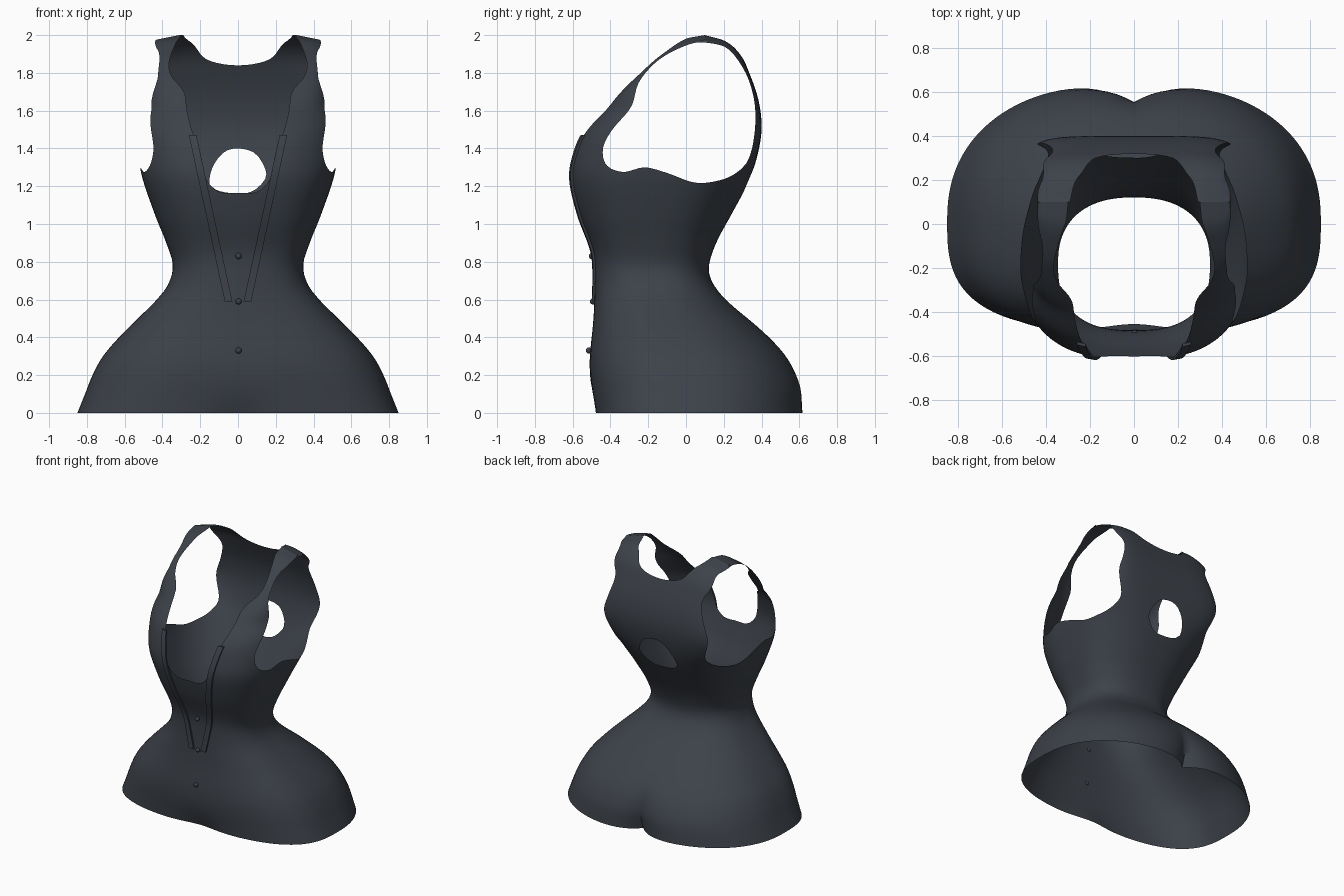
import bpy, bmesh, math
from mathutils import Vector

if "Cube" in bpy.data.objects:
    bpy.data.objects.remove(bpy.data.objects["Cube"])

cloth = bpy.data.materials.new("dark slate cloth")
cloth.diffuse_color = (0.046, 0.054, 0.067, 1)
cloth.use_nodes = True
cloth.node_tree.nodes["Principled BSDF"].inputs["Base Color"].default_value = cloth.diffuse_color

# Profiles as (height, value)
WIDTH = [(0, .85), (.1, .81), (.2, .77), (.3, .715), (.4, .63), (.5, .53), (.6, .43), (.68, .37),
         (.78, .345), (.9, .38), (1.05, .44), (1.28, .515), (1.5, .535), (1.62, .5), (1.75, .465),
         (1.87, .475), (2, .435)]
FRONT = [(0, -.485), (.25, -.51), (.5, -.49), (.7, -.483), (.85, -.495), (1.05, -.57), (1.25, -.615),
         (1.4, -.59), (1.5, -.54), (1.63, -.415), (1.85, -.2), (1.93, -.095), (1.982, 0), (2, .1)]
BACK = [(0, .65), (.15, .625), (.3, .54), (.45, .385), (.6, .21), (.7, .135), (.78, .122), (.9, .16),
        (1.05, .24), (1.22, .33), (1.35, .375), (1.5, .4), (1.65, .385), (1.8, .335), (1.9, .285),
        (1.97, .205), (2, .1)]
FRONT_POWER = [(0, 3), (.5, 2.6), (1.2, 2.7), (1.6, 3.2), (1.75, 6), (2, 6)]
BACK_POWER = [(0, 2.3), (.5, 2.4), (1.2, 2.8), (1.5, 5.5), (2, 5.5)]


def curve(keys, z):
    """Smooth interpolation through profile keys."""
    z = min(max(z, keys[0][0]), keys[-1][0])
    i = 0
    while i < len(keys) - 2 and z > keys[i + 1][0]:
        i += 1

    def slope(k):
        a, b = keys[max(k - 1, 0)], keys[min(k + 1, len(keys) - 1)]
        return (b[1] - a[1]) / (b[0] - a[0])
    (z0, a), (z1, b) = keys[i], keys[i + 1]
    h = z1 - z0
    t = (z - z0) / h
    return ((2*t**3 - 3*t**2 + 1) * a + (t**3 - 2*t**2 + t) * h * slope(i)
            + (3*t**2 - 2*t**3) * b + (t**3 - t**2) * h * slope(i + 1))


def middle(z):
    """Depth of the widest point of each section."""
    return (curve(FRONT, z) + curve(BACK, z)) / 2 - .07 * max(0, 1 - z / .6)


def relief(x, z, back):
    """Rear cleft and the soft dip between the thighs."""
    if back:
        return -.13 * math.exp(-abs(x) / .12) * max(0, 1 - z / .42) ** 1.4
    return .03 * math.exp(-(x / .17) ** 2) * max(0, 1 - z / .2) ** 2


def front_y(x, z):
    n, m = curve(FRONT_POWER, z), middle(z)
    return m - (m - curve(FRONT, z)) * max(0, 1 - abs(x / curve(WIDTH, z)) ** n) ** (1 / n) + relief(x, z, False)


def smooth_loop(pts, steps=5):
    """Closed spline through the outline points."""
    out, n = [], len(pts)
    for i in range(n):
        p = [Vector(pts[(i + k) % n]) for k in (-1, 0, 1, 2)]
        for s in range(steps):
            t = s / steps
            out.append(.5 * (2*p[1] + (p[2]-p[0])*t + (2*p[0]-5*p[1]+4*p[2]-p[3])*t*t
                             + (3*p[1]-p[0]-3*p[2]+p[3])*t**3))
    return out


def mirrored(half):
    return half + [(-x, z) for x, z in reversed(half) if x > 0]


def signed(poly, px, pz):
    """Distance to an outline, negative inside."""
    inside, best, p = False, 9, Vector((px, pz))
    for a, b in zip(poly, poly[1:] + poly[:1]):
        d = b - a
        t = min(1, max(0, (p - a).dot(d) / max(d.length_squared, 1e-12)))
        best = min(best, (p - a - d * t).length)
        if (a.y > pz) != (b.y > pz) and px < a.x + d.x * (pz - a.y) / d.y:
            inside = not inside
    return -best if inside else best


def clip(bm, f):
    """Cut the sheet cleanly along f = 0 and drop the negative side."""
    val = {v: f(v.co) for v in bm.verts}
    new = []
    for e in list(bm.edges):
        a, b = e.verts
        fa, fb = val[a], val[b]
        if fa * fb < 0:
            t = min(.97, max(.03, fa / (fa - fb)))
            new.append(bmesh.utils.edge_split(e, a, t)[1])
    bmesh.ops.connect_verts(bm, verts=new)
    dead = [fc for fc in bm.faces if sum(val.get(v, 0) for v in fc.verts) < 0]
    bmesh.ops.delete(bm, geom=dead, context='FACES')


def finish(bm, name, angle=40):
    me = bpy.data.meshes.new(name)
    bm.to_mesh(me)
    bm.free()
    me.materials.append(cloth)
    ob = bpy.data.objects.new(name, me)
    bpy.context.collection.objects.link(ob)
    bpy.ops.object.select_all(action='DESELECT')
    ob.select_set(True)
    bpy.context.view_layer.objects.active = ob
    bpy.ops.object.shade_smooth_by_angle(angle=math.radians(angle))
    return ob


# Garment shell lofted from rounded cross-sections
SEG = 128
levels = [1.8 * i / 64 for i in range(64)] + [1.8 + .2 * (1 - (1 - i / 20) ** 2) for i in range(21)]
bm = bmesh.new()
rings = []
for z in levels:
    w, m = curve(WIDTH, z), middle(z)
    ring = []
    for i in range(SEG):
        c, s = math.cos(math.tau * i / SEG), math.sin(math.tau * i / SEG)
        n = curve(BACK_POWER if s > 0 else FRONT_POWER, z)
        h = abs(curve(BACK if s > 0 else FRONT, z) - m)
        r = (abs(c) ** n + abs(s) ** n) ** (-1 / n)
        x = w * r * c
        ring.append(bm.verts.new((x, m + h * r * s + relief(x, z, s > 0) * min(1, abs(s) * 3), z)))
    rings.append(ring)
for lo, hi in zip(rings, rings[1:]):
    for i in range(SEG):
        j = (i + 1) % SEG
        bm.faces.new((lo[i], lo[j], hi[j], hi[i]))
bmesh.ops.remove_doubles(bm, verts=bm.verts, dist=1e-5)

# Armholes, outlined from the side
armhole = smooth_loop([(-.44, 1.40), (-.39, 1.5), (-.29, 1.62), (-.25, 1.75), (-.15, 1.875), (0, 1.967),
                       (.1, 1.985), (.22, 1.945), (.31, 1.815), (.36, 1.66), (.365, 1.5), (.33, 1.34),
                       (.25, 1.26), (.15, 1.225), (.04, 1.22), (-.1, 1.27), (-.22, 1.30), (-.33, 1.275), (-.42, 1.31)])
clip(bm, lambda c: signed(armhole, c.y, c.z))

# Deep front neckline, shallow rear neckline, and the round rear opening
front_neck = smooth_loop(mirrored([(0, 1.165), (.1, 1.17), (.17, 1.24), (.2, 1.38), (.245, 1.5), (.27, 1.6),
                                   (.285, 1.7), (.35, 1.78), (.365, 1.86), (.33, 1.96), (.3, 2.0), (.3, 2.1)]))
back_neck = smooth_loop(mirrored([(0, 1.84), (.1, 1.85), (.18, 1.88), (.235, 1.95), (.29, 2.0), (.3, 2.1)]))
clip(bm, lambda c: signed(front_neck if c.y <= middle(c.z) + 1e-4 else back_neck, c.x, c.z))
back_hole = smooth_loop([(-.15, 1.21), (-.135, 1.3), (-.075, 1.38), (0, 1.4), (.09, 1.375),
                         (.145, 1.29), (.14, 1.23), (.07, 1.17), (-.02, 1.163), (-.1, 1.175)])
clip(bm, lambda c: signed(back_hole, c.x, c.z) if c.y > middle(c.z) else 1)

# Shoulders slope down toward the outside
for v in bm.verts:
    v.co.z -= .2 * max(0, abs(v.co.x) - .31) * min(1, max(0, (v.co.z - 1.75) / .25))
finish(bm, "garment_shell", 60)

# Raised trim bands converging down the front
for side, name in ((-1, "left_trim"), (1, "right_trim")):
    bm = bmesh.new()
    prev = first = None
    for i in range(31):
        t = i / 30
        z, cx = .59 + .88 * t, side * (.05 + .19 * t)
        sec = []
        for dx, dy in ((-.02, -.001), (-.02, -.014), (.02, -.014), (.02, -.001)):
            sec.append(bm.verts.new((cx + dx, front_y(cx + dx, z) + dy, z)))
        if prev:
            for k in range(4):
                bm.faces.new((prev[k], prev[(k + 1) % 4], sec[(k + 1) % 4], sec[k]))
        else:
            first = sec
        prev = sec
    bm.faces.new(first)
    bm.faces.new(prev)
    bmesh.ops.recalc_face_normals(bm, faces=bm.faces)
    finish(bm, name)

# Small round studs on the centre line
for k, z in enumerate((.83, .59, .33)):
    bm = bmesh.new()
    bmesh.ops.create_uvsphere(bm, u_segments=16, v_segments=10, radius=.016)
    bmesh.ops.translate(bm, verts=bm.verts, vec=(.003, front_y(0, z) - .008, z))
    finish(bm, "stud_%d" % (k + 1))
